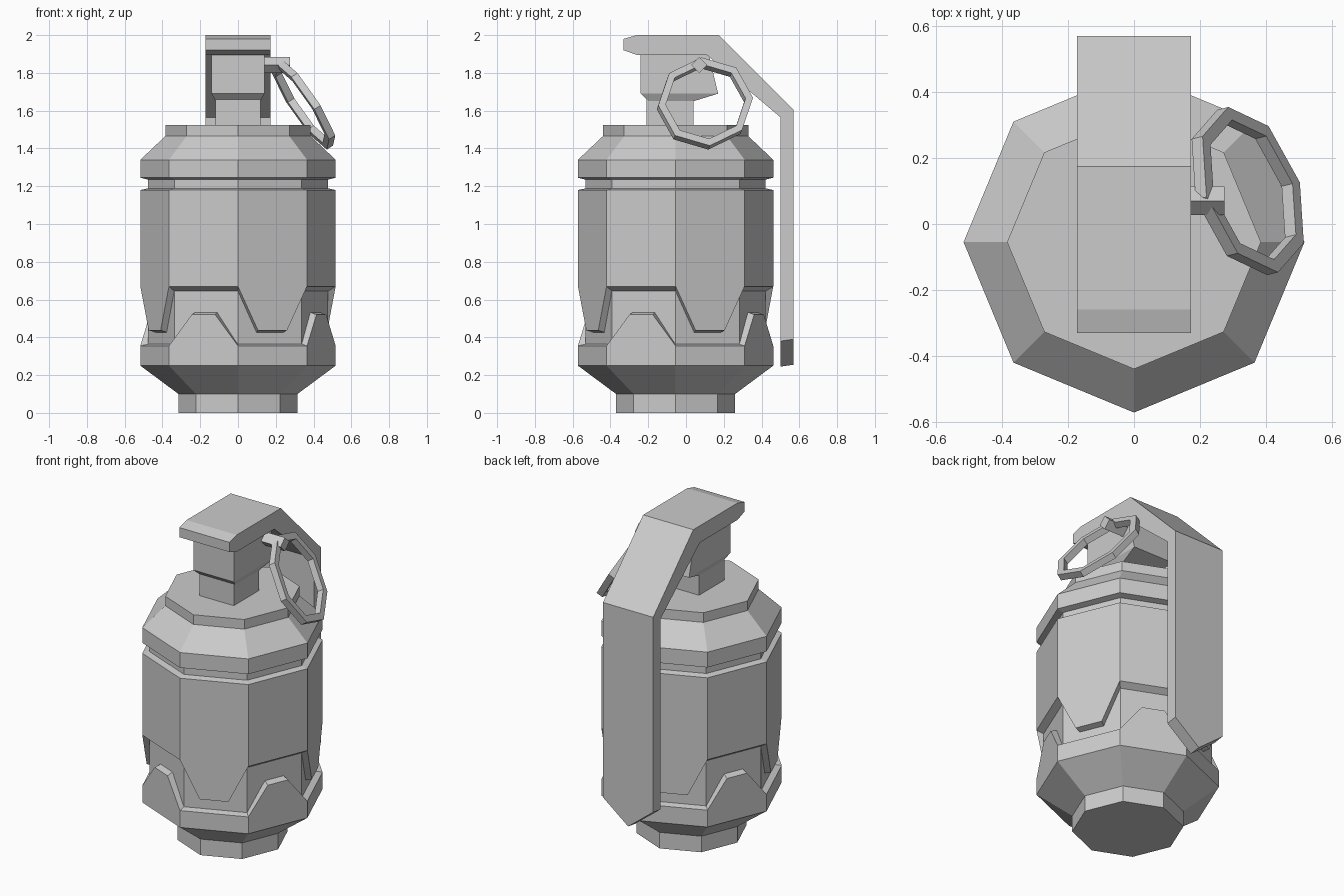
import bpy, bmesh
from math import sin, cos, radians
from mathutils import Vector

if "Cube" in bpy.data.objects:
    bpy.data.objects.remove(bpy.data.objects["Cube"])

CY = -0.055          # y of the body axis
R, CORE = 0.517, 0.477


def finish(name, bm):
    bmesh.ops.remove_doubles(bm, verts=bm.verts, dist=1e-5)
    bmesh.ops.recalc_face_normals(bm, faces=bm.faces)
    me = bpy.data.meshes.new(name)
    bm.to_mesh(me)
    bm.free()
    ob = bpy.data.objects.new(name, me)
    bpy.context.collection.objects.link(ob)
    return ob


def corner(k, r, z):
    a = radians(45 * k - 90)
    return Vector((r * cos(a), CY + r * sin(a), z))


def loft(name, loops, closed=False):
    """Join equal-sized point loops with quads; cap both ends unless closed."""
    bm = bmesh.new()
    vs = [[bm.verts.new(p) for p in loop] for loop in loops]
    n = len(vs[0])
    pairs = list(zip(vs, vs[1:])) + ([(vs[-1], vs[0])] if closed else [])
    for a, b in pairs:
        for i in range(n):
            j = (i + 1) % n
            bm.faces.new((a[i], a[j], b[j], b[i]))
    if not closed:
        bm.faces.new(vs[0])
        bm.faces.new(vs[-1])
    return finish(name, bm)


def hull(name, pts):
    bm = bmesh.new()
    for p in pts:
        bm.verts.new(p)
    bmesh.ops.convex_hull(bm, input=bm.verts)
    bmesh.ops.dissolve_limit(bm, angle_limit=0.01, verts=bm.verts, edges=bm.edges)
    return finish(name, bm)


def tabbed_ring(name, far, near, tab, t0, parity):
    """Octagonal shell with a trapezoid tab on every other side.
    far, near, tab are (outer z, inner z) pairs."""
    bm = bmesh.new()
    ri = CORE - 0.007
    for k in range(8):
        edge = [(0, *near), (1, *near)]
        if k % 2 == parity:
            edge[1:1] = [(t0, *tab), (1 - t0, *tab)]
        rows = [(0, *far)] + edge + [(1, *far)]
        out, inn = [], []
        for t, zo, zi in rows:
            out.append(bm.verts.new(corner(k, R, zo).lerp(corner(k + 1, R, zo), t)))
            inn.append(bm.verts.new(corner(k, ri, zi).lerp(corner(k + 1, ri, zi), t)))
        bm.faces.new(out)
        bm.faces.new(inn)
        n = len(rows)
        for i in range(1, n - 2):
            bm.faces.new((out[i], out[i + 1], inn[i + 1], inn[i]))
        bm.faces.new((out[0], out[-1], inn[-1], inn[0]))
    return finish(name, bm)


# body core with foot, groove and shoulder
profile = [(0.315, 0), (0.315, 0.1), (R, 0.25), (CORE, 0.25), (CORE, 1.235),
           (R, 1.245), (R, 1.34), (0.385, 1.465), (0.385, 1.525)]
loft("body_core", [[corner(k, r, z) for k in range(8)] for r, z in profile])

# interlocking outer shells
tabbed_ring("upper_shell", (1.18, 1.19), (0.67, 0.64), (0.437, 0.425), 0.29, 0)
tabbed_ring("lower_shell", (0.25, 0.25), (0.355, 0.365), (0.52, 0.535), 0.33, 1)

# neck and fuse head
hull("neck", [(x, y, z) for x in (-0.118, 0.118) for y in (-0.21, 0.04)
              for z in (1.5, 1.67)])
hull("fuse_head", [(s * x, y, z) for s in (-1, 1) for x, y, z in (
    (0.14, -0.24, 1.9), (0.14, 0.12, 1.9), (0.14, -0.24, 1.69),
    (0.14, 0.17, 1.69), (0.118, -0.2, 1.65), (0.118, 0.04, 1.65))])

# safety lever, pointed at its lower end
lever = [(-0.26, 2.0), (-0.33, 1.98), (-0.33, 1.92), (-0.26, 1.895), (0.11, 1.895),
         (0.5, 1.565), (0.5, 0.38), (0.57, 0.39), (0.57, 1.605), (0.175, 2.0)]
loft("safety_lever", [[(x, y, z - (drop if z < 1 else 0)) for y, z in lever]
                      for x, drop in ((-0.173, 0), (0, 0.135), (0.173, 0))])

# pin with diamond section
loft("pin", [[(x, 0.07 + 0.043 * cos(radians(a)), 1.842 + 0.043 * sin(radians(a)))
              for a in range(0, 360, 90)] for x in (0.08, 0.275)])

# tilted eight-sided pull ring
normal = Vector((1, 0.25, 0.63)).normalized()
loops = []
for k in range(8):
    a = radians(5 + 45 * k)
    dy, dz = 0.232 * cos(a), 0.216 * sin(a)
    spoke = Vector((-0.25 * dy - 0.63 * dz, dy, dz))
    mid = Vector((0.345, 0.1, 1.638))
    loops.append([mid + spoke * (1 + 0.085 * u) + normal * (0.02 * v)
                  for u, v in ((-1, -1), (1, -1), (1, 1), (-1, 1))])
loft("pull_ring", loops, closed=True)
